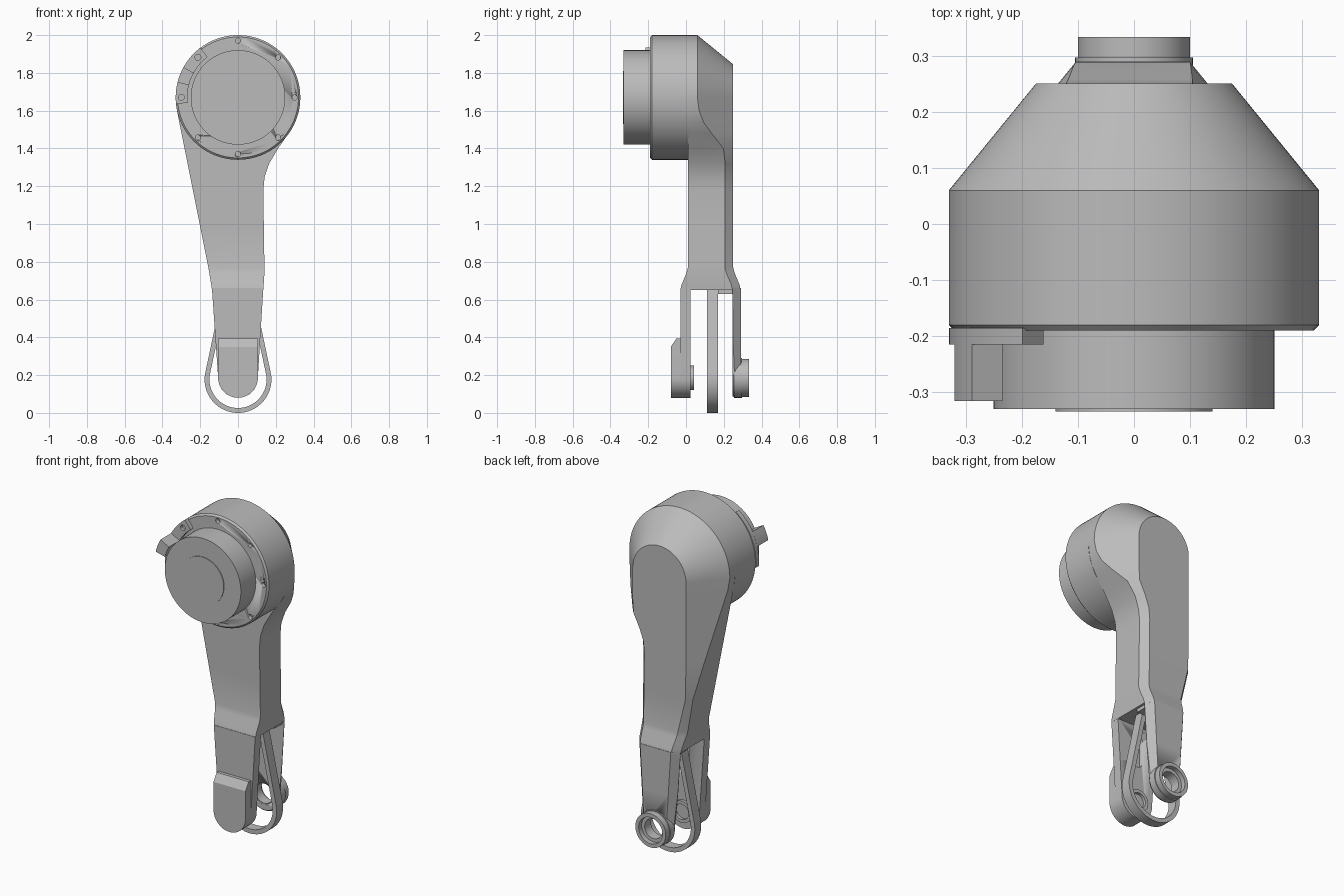
import bpy, bmesh
from math import sin, cos, pi, radians, sqrt

cube = bpy.data.objects.get("Cube")
if cube:
    bpy.data.objects.remove(cube, do_unlink=True)

GREY = (0.5, 0.5, 0.5, 1)
mat = bpy.data.materials.new("plain_grey")
mat.use_nodes = True
mat.diffuse_color = GREY
for node in mat.node_tree.nodes:
    if node.type == 'BSDF_PRINCIPLED':
        node.inputs["Base Color"].default_value = GREY

HUB_Z, FOOT_Z = 1.67, 0.185


def finish(name, bm, smooth=True):
    bmesh.ops.remove_doubles(bm, verts=bm.verts, dist=1e-5)
    bmesh.ops.recalc_face_normals(bm, faces=bm.faces)
    mesh = bpy.data.meshes.new(name)
    bm.to_mesh(mesh)
    bm.free()
    mesh.materials.append(mat)
    obj = bpy.data.objects.new(name, mesh)
    bpy.context.collection.objects.link(obj)
    bpy.ops.object.select_all(action='DESELECT')
    obj.select_set(True)
    bpy.context.view_layer.objects.active = obj
    if smooth:
        bpy.ops.object.shade_smooth_by_angle(angle=radians(28))
    return obj


def loft(name, rings, closed=False):
    """Skin a list of equal-length rings; cap the ends unless closed."""
    bm = bmesh.new()
    loops = [[bm.verts.new(p) for p in ring] for ring in rings]
    pairs = list(zip(loops, loops[1:]))
    if closed:
        pairs.append((loops[-1], loops[0]))
    n = len(loops[0])
    for a, b in pairs:
        for i in range(n):
            j = (i + 1) % n
            bm.faces.new((a[i], a[j], b[j], b[i]))
    if not closed:
        bm.faces.new(loops[0])
        bm.faces.new(loops[-1])
    return finish(name, bm)


def lathe(name, cz, profile, closed=False, cx=0, n=64):
    """Turn a profile of (radius, y) about a front-to-back axis."""
    return loft(name, [[(cx + r * cos(2 * pi * i / n), y, cz + r * sin(2 * pi * i / n))
                        for i in range(n)] for r, y in profile], closed)


def prism(name, outline, y0, y1, front=None):
    return loft(name, [[(x, y1, z) for x, z in outline],
                       [(x, y0, z) for x, z in (front or outline)]])


def arc(r, cz, a0, a1, n):
    return [(r * cos(radians(a0 + (a1 - a0) * i / n)),
             cz + r * sin(radians(a0 + (a1 - a0) * i / n))) for i in range(n + 1)]


def sector(name, r0, r1, a0, a1, y0, y1):
    return prism(name, arc(r1, HUB_Z, a0, a1, 16) + arc(r0, HUB_Z, a1, a0, 16), y0, y1)


def cut(target, cutters):
    for cutter in cutters:
        mod = target.modifiers.new("cut", 'BOOLEAN')
        mod.object, mod.solver = cutter, 'EXACT'
        bpy.context.view_layer.objects.active = target
        bpy.ops.object.modifier_apply(modifier=mod.name)
        bpy.data.objects.remove(cutter, do_unlink=True)


def section(xl, xr, il, ir, zo, zi, yf, yb):
    """Six-point cross-section with chamfered back edges."""
    slope = 1.23
    yl, yr = (max(yf + 0.002, yb - slope * d) for d in (il - xl, xr - ir))
    return [(xl, yf, zo), (xr, yf, zo), (xr, yr, zo), (ir, yb, zi), (il, yb, zi), (xl, yl, zo)]


# Arm: round head, then tapering and flaring rows
rings = []
for i in range(25):
    a = pi / 2 * (1 - i / 24)
    xo, xi = 0.33 * cos(a), 0.175 * cos(a)
    ring = section(-xo, xo, -xi, xi, HUB_Z + 0.33 * sin(a), HUB_Z + 0.175 * sin(a), 0.01, 0.25)
    for k in (2, 5):
        ring[k] = (ring[k][0], 0.06, ring[k][2])
    rings.append(ring)
rows = [  # z, outer left, outer right, flat left, flat right, flare
    (1.60, -.323, .322, -.175, .175, 0), (1.54, -.311, .303, -.175, .175, 0),
    (1.48, -.299, .268, -.175, .175, 0), (1.40, -.283, .212, -.175, .170, 0),
    (1.32, -.267, .165, -.175, .130, 0), (1.25, -.253, .141, -.175, .105, 0),
    (1.18, -.239, .134, -.175, .099, 0), (0.97, -.197, .137, -.170, .101, 0),
    (0.77, -.157, .140, -.121, .104, 0), (0.74, -.152, .140, -.117, .104, .008),
    (0.68, -.142, .136, -.107, .101, .033), (0.65, -.138, .134, -.103, .099, .04)]
for z, xl, xr, il, ir, f in rows:
    rings.append(section(xl, xr, il, ir, z, z, 0.01 - f, 0.25 + f))
loft("arm", rings)

# Motor housing with bolt holes
housing = lathe("motor_housing", HUB_Z, [(0.32, -0.19), (0.33, -0.18), (0.33, 0.012)], n=96)
cut(housing, [lathe("bolt_cutter", HUB_Z + 0.3 * sin(k * pi / 4),
                    [(0.014, -0.25), (0.014, -0.165)], cx=0.3 * cos(k * pi / 4), n=16)
              for k in range(8) if k not in (3, 4)])
lathe("motor_cap", HUB_Z, [(0.25, -0.33), (0.25, -0.185)], n=96)
lathe("cap_disc", HUB_Z, [(0.14, -0.334), (0.14, -0.325)])

# Cable clip and connector on the housing
clip = sector("cable_clip", 0.268, 0.33, 127, 186, -0.215, -0.185)
cut(clip, [lathe("clip_cutter", HUB_Z + 0.3 * sin(k * pi / 4),
                 [(0.016, -0.25), (0.016, -0.195)], cx=0.3 * cos(k * pi / 4), n=16)
           for k in (3, 4)])
sector("cable_connector", 0.268, 0.33, 151, 166, -0.315, -0.21)

# Front fork plate with a shallow inner pocket
foot = arc(0.105, FOOT_Z, 0, -180, 24)
front_plate = prism("front_fork_plate", [(-.12, .4), (-.138, .66), (.134, .66), (.118, .4)] + foot,
                    -0.03, 0.025)
slot = [(x, z + 0.06) for x, z in arc(0.04, 0.5, 0, 180, 10)] + \
       [(x, z - 0.06) for x, z in arc(0.04, 0.5, 180, 360, 10)]
cut(front_plate, [prism("pocket_cutter", slot, 0.0, 0.05)])

# Foot pad with a sloping top, and its inner bearing ring
prism("foot_pad", [(-.105, .395), (.105, .395)] + foot, -0.05, -0.028)
prism("foot_pad_front", [(-.105, .395), (.105, .395)] + foot, -0.08, -0.05,
      [(-.105, .35), (.105, .35)] + foot)
lathe("inner_bearing", FOOT_Z, [(0.065, 0.02), (0.065, 0.042), (0.045, 0.042), (0.045, 0.02)], True)

# Back fork plate with an open bearing ring
rings = [section(xl, xr, il, ir, z, z, 0.245, 0.29) for z, xl, xr, il, ir in
         [(.66, -.138, .134, -.103, .099), (.4, -.12, .118, -.086, .084),
          (FOOT_Z, -.098, .098, -.072, .072)]]
for i in range(1, 17):
    a = pi / 2 * i / 16
    xo, xi = 0.098 * cos(a), 0.072 * cos(a)
    ring = section(-xo, xo, -xi, xi, FOOT_Z - 0.098 * sin(a), FOOT_Z - 0.072 * sin(a), 0.245, 0.29)
    for k in (2, 5):
        ring[k] = (ring[k][0], 0.258, ring[k][2])
    rings.append(ring)
back_plate = loft("back_fork_plate", rings)
cut(back_plate, [lathe("bearing_cutter", FOOT_Z, [(0.062, 0.2), (0.062, 0.4)])])
lathe("back_bearing_ring", FOOT_Z,
      [(0.105, 0.255), (0.105, 0.297), (0.1, 0.297), (0.1, 0.333), (0.078, 0.333),
       (0.078, 0.305), (0.058, 0.305), (0.058, 0.246), (0.09, 0.246)], True)

# Rib under the arm
prism("fork_rib", [(-.12, .63), (-.12, .7), (.12, .7), (.12, .63)], 0.17, 0.25)

# Drive belt: round loop with two legs running up into the arm
def belt_side(r):
    pts = arc(r, 0.177, 12, -192, 48)
    rise = 0.72 - pts[0][1]
    x = pts[0][0] - rise * 0.2126
    return [(x, 0.72)] + pts + [(-x, 0.72)]

prism("drive_belt", belt_side(0.177) + belt_side(0.151)[::-1], 0.11, 0.17)
